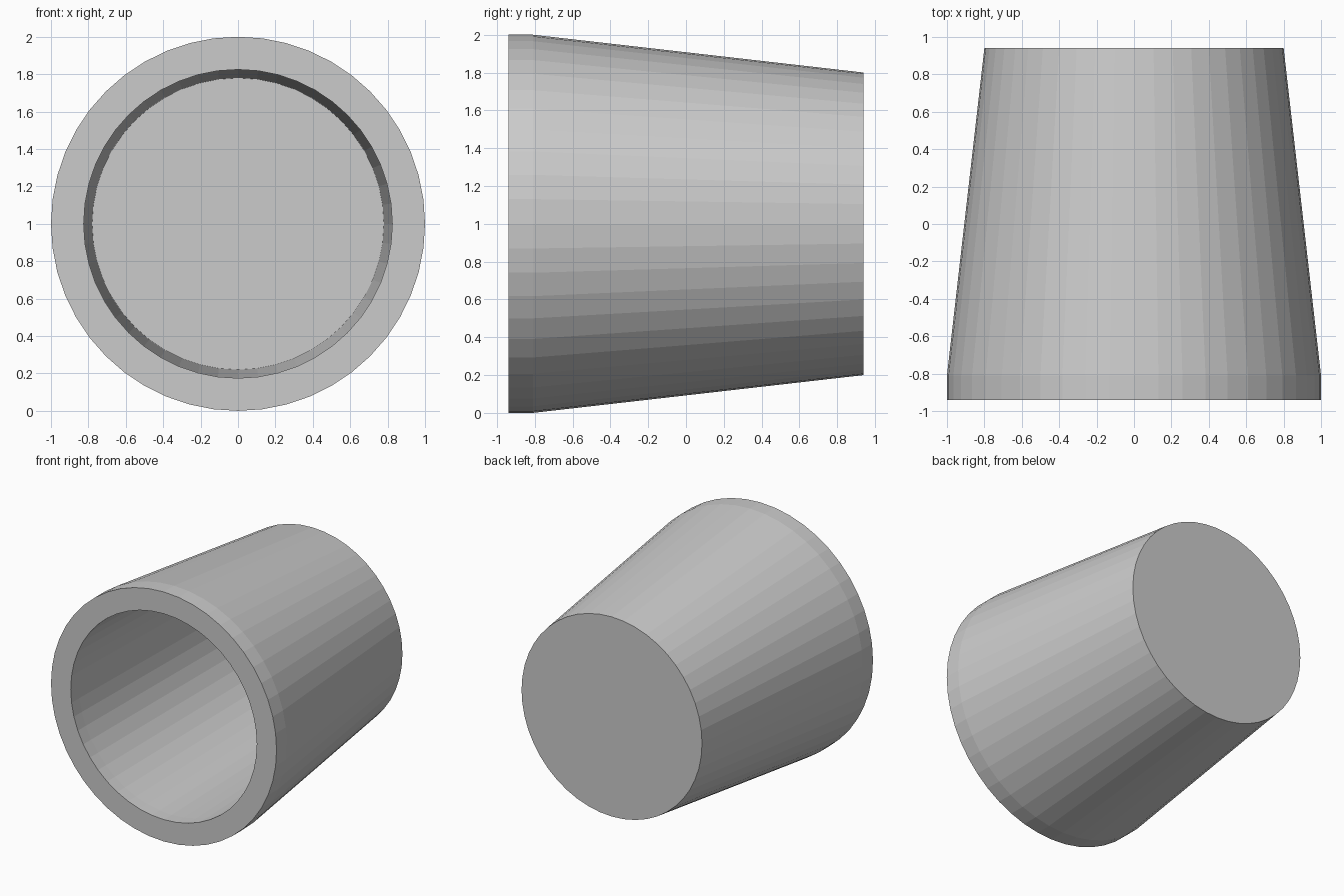
import bpy, bmesh, math

if "Cube" in bpy.data.objects:
    bpy.data.objects.remove(bpy.data.objects["Cube"])

SIDES = 48

# Wall profile (radius, y): outer base centre -> rim -> inner floor centre
PROFILE = [
    (0.80, 0.94),    # outer base edge
    (1.00, -0.81),   # end of taper
    (1.00, -0.94),   # outer rim
    (0.825, -0.94),  # mouth
    (0.825, -0.84),  # end of straight mouth
    (0.78, 0.90),    # inner floor edge
]


def ring(bm, radius, y):
    """Circle of vertices around the cup axis (y), centred at z = 1."""
    return [bm.verts.new((radius * math.cos(2 * math.pi * i / SIDES), y,
                          1 + radius * math.sin(2 * math.pi * i / SIDES)))
            for i in range(SIDES)]


# Cup lying on its side, open towards the front
bm = bmesh.new()
rings = [ring(bm, r, y) for r, y in PROFILE]
for a, b in zip(rings, rings[1:]):
    for i in range(SIDES):
        j = (i + 1) % SIDES
        bm.faces.new((a[i], a[j], b[j], b[i]))

# Closed base and inner floor
bm.faces.new(rings[0])
bm.faces.new(rings[-1])
bmesh.ops.recalc_face_normals(bm, faces=bm.faces)

mesh = bpy.data.meshes.new("cup")
bm.to_mesh(mesh)
bm.free()
cup = bpy.data.objects.new("cup", mesh)
bpy.context.collection.objects.link(cup)
